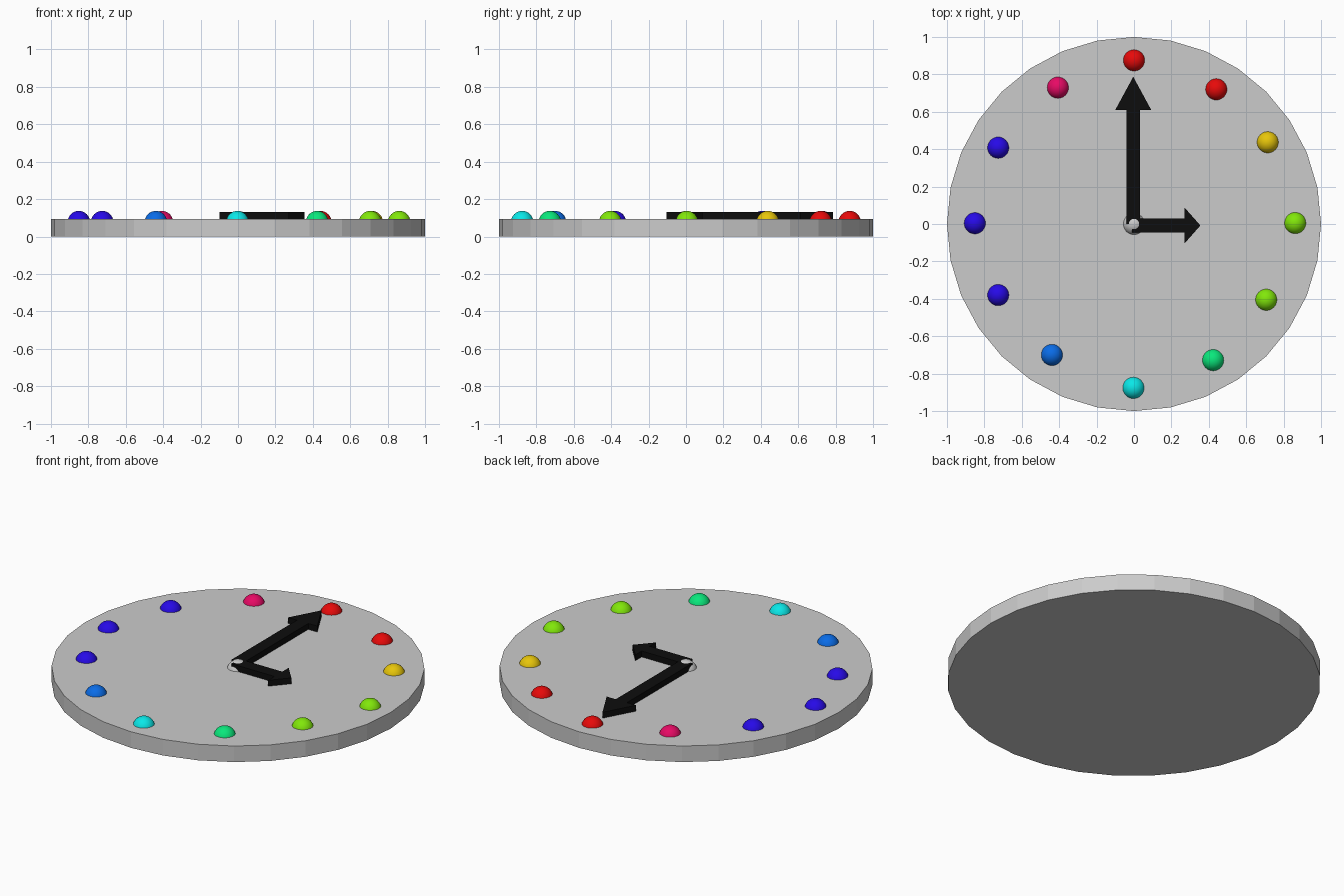
import bpy, bmesh

if "Cube" in bpy.data.objects:
    bpy.data.objects.remove(bpy.data.objects["Cube"])

def material(name, rgb):
    m = bpy.data.materials.new(name)
    m.diffuse_color = (*rgb, 1)
    m.use_nodes = True
    m.node_tree.nodes["Principled BSDF"].inputs["Base Color"].default_value = m.diffuse_color
    return m

grey = material("light grey", (0.6, 0.6, 0.6))
black = material("black", (0.004, 0.004, 0.004))
red = material("red", (0.8, 0.003, 0.003))
yellow = material("yellow", (0.8, 0.56, 0.003))
lime = material("lime", (0.22, 0.8, 0.003))
green = material("green", (0.003, 0.8, 0.2))
cyan = material("cyan", (0.003, 0.8, 0.8))
blue = material("blue", (0.003, 0.15, 0.8))
indigo = material("indigo", (0.02, 0.003, 0.8))
pink = material("pink", (0.8, 0.003, 0.13))

TOP = 0.095      # face height
BALL_Z = 0.077   # marker centre height

def ball(name, x, y, mat):
    bpy.ops.mesh.primitive_uv_sphere_add(segments=32, ring_count=16, radius=0.06,
                                         location=(x, y, BALL_Z))
    o = bpy.context.object
    o.name = name
    o.data.materials.append(mat)
    bpy.ops.object.shade_smooth()

def prism(name, outline, z0, z1, mat):
    bm = bmesh.new()
    face = bm.faces.new([bm.verts.new((x, y, z0)) for x, y in outline])
    ext = bmesh.ops.extrude_face_region(bm, geom=[face])
    verts = [g for g in ext["geom"] if isinstance(g, bmesh.types.BMVert)]
    bmesh.ops.translate(bm, verts=verts, vec=(0, 0, z1 - z0))
    bmesh.ops.recalc_face_normals(bm, faces=bm.faces)
    me = bpy.data.meshes.new(name)
    bm.to_mesh(me)
    bm.free()
    me.materials.append(mat)
    o = bpy.data.objects.new(name, me)
    bpy.context.collection.objects.link(o)

def arrow(start, neck, tip, shaft=0.037, head=0.096):
    """Arrow outline pointing along +x."""
    half = [(start, -shaft), (neck, -shaft), (neck, -head)]
    return half + [(tip, 0)] + [(x, -y) for x, y in reversed(half)]

# clock face: flat 32-sided disc
bpy.ops.mesh.primitive_cylinder_add(vertices=32, radius=1, depth=TOP, location=(0, 0, TOP / 2))
disc = bpy.context.object
disc.name = "clock_face"
disc.data.materials.append(grey)

# hour markers, clockwise from twelve
markers = [(0, 0.875, red), (0.44, 0.72, red), (0.715, 0.437, yellow),
           (0.862, 0.005, lime), (0.707, -0.405, lime), (0.423, -0.728, green),
           (-0.003, -0.876, cyan), (-0.439, -0.70, blue), (-0.726, -0.38, indigo),
           (-0.851, 0.004, indigo), (-0.726, 0.408, indigo), (-0.407, 0.729, pink)]
for i, (x, y, mat) in enumerate(markers):
    ball(f"hour_marker_{i or 12}", x, y, mat)

# centre pin
ball("centre_pin", 0, 0, grey)

# hands
prism("hour_hand", [(x, y - 0.008) for x, y in arrow(-0.012, 0.27, 0.355)], 0.085, 0.13, black)
prism("minute_hand", [(-y - 0.004, x) for x, y in arrow(0.0, 0.61, 0.787)], 0.085, 0.13, black)
